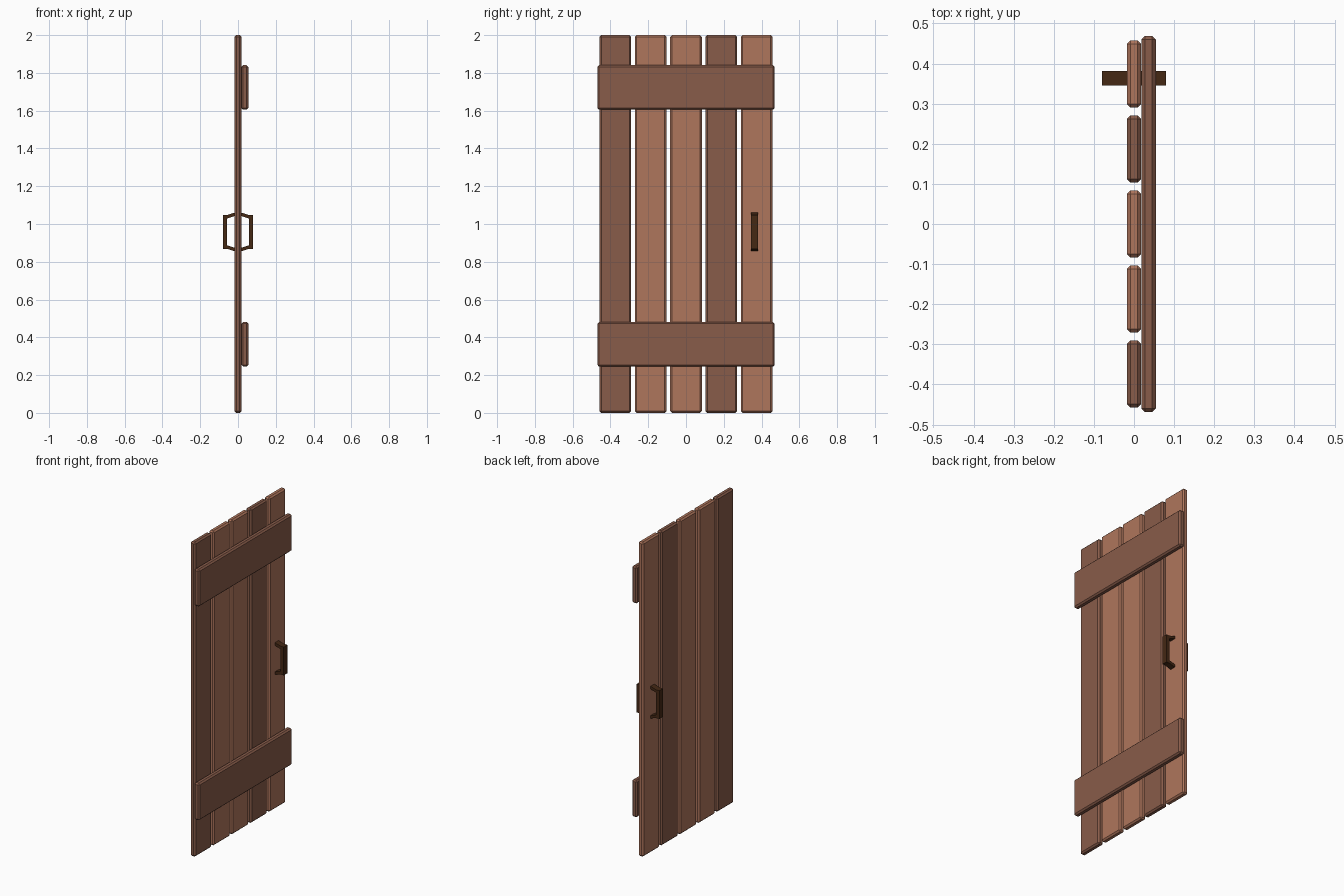
import bpy, bmesh

if "Cube" in bpy.data.objects:
    bpy.data.objects.remove(bpy.data.objects["Cube"])


def material(name, rgb):
    m = bpy.data.materials.new(name)
    m.diffuse_color = (*rgb, 1)
    m.use_nodes = True
    m.node_tree.nodes["Principled BSDF"].inputs["Base Color"].default_value = m.diffuse_color
    return m


LIGHT = material("light_wood", (0.43, 0.18, 0.107))
DARK = material("dark_wood", (0.25, 0.107, 0.068))
IRON = material("dark_iron", (0.058, 0.021, 0.007))


def finish(bm, name, mat):
    bmesh.ops.recalc_face_normals(bm, faces=bm.faces)
    me = bpy.data.meshes.new(name)
    bm.to_mesh(me)
    bm.free()
    me.materials.append(mat)
    ob = bpy.data.objects.new(name, me)
    bpy.context.collection.objects.link(ob)
    return ob


def board(name, centre, size, mat):
    """Box with a single flat chamfer on every edge."""
    bm = bmesh.new()
    bmesh.ops.create_cube(bm, size=1)
    for v in bm.verts:
        v.co = [c + p * s for c, p, s in zip(centre, v.co, size)]
    bmesh.ops.bevel(bm, geom=bm.edges[:], offset=0.009, segments=1,
                    affect='EDGES', profile=0.5)
    return finish(bm, name, mat)


# Vertical planks
for i, mat in enumerate((DARK, LIGHT, LIGHT, DARK, LIGHT)):
    board(f"plank_{i + 1}", (0, (i - 2) * 0.187, 1), (0.036, 0.167, 2), mat)

# Horizontal battens on the +x face
for name, z in (("lower_batten", 0.363), ("upper_batten", 1.723)):
    board(name, (0.0365, 0, z), (0.036, 0.938, 0.236), DARK)

# Pull handles on both faces: half profile (x, height from centre), mirrored in z
ZC, Y0, Y1 = 0.958, 0.345, 0.382
OUTER = [(0.01, 0.104), (0.018, 0.102), (0.057, 0.090), (0.08, 0.090)]
INNER = [(0.01, 0.086), (0.018, 0.084), (0.057, 0.071)]
for name, side in (("handle_right", 1), ("handle_left", -1)):
    bm = bmesh.new()
    loop = OUTER + [(x, -z) for x, z in reversed(OUTER)]
    loop += [(x, -z) for x, z in INNER] + list(reversed(INNER))
    face = bm.faces.new([bm.verts.new((side * x, Y0, ZC + z)) for x, z in loop])
    ext = bmesh.ops.extrude_face_region(bm, geom=[face], use_keep_orig=True)
    for v in ext["geom"]:
        if isinstance(v, bmesh.types.BMVert):
            v.co.y = Y1
    finish(bm, name, IRON)
